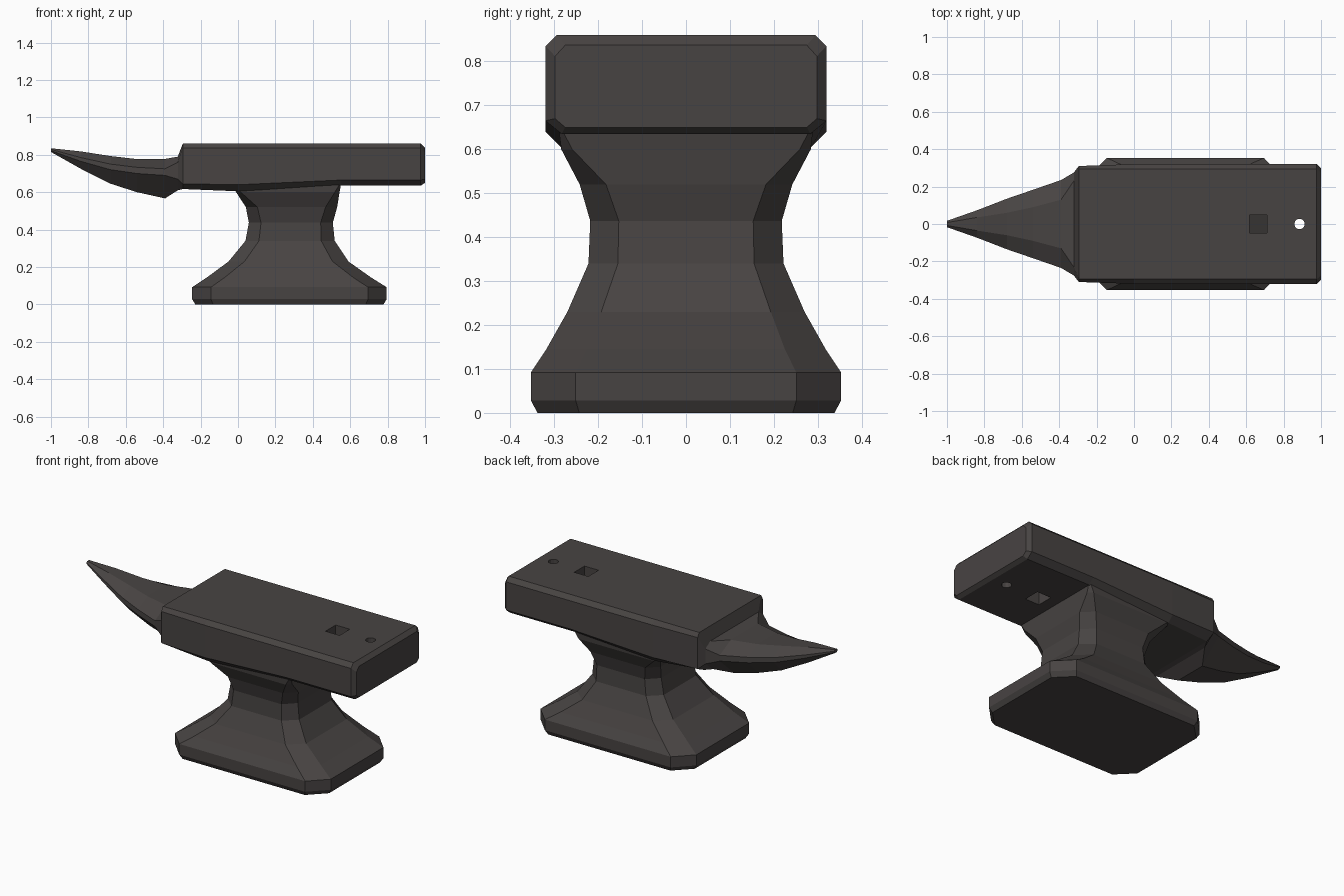
import bpy, bmesh

default = bpy.data.objects.get("Cube")
if default:
    bpy.data.objects.remove(default, do_unlink=True)

# One dark iron colour
iron = bpy.data.materials.new("dark iron")
iron.use_nodes = True
colour = (0.064, 0.057, 0.055, 1)
iron.diffuse_color = colour
shader = iron.node_tree.nodes["Principled BSDF"]
shader.inputs["Base Color"].default_value = colour
shader.inputs["Roughness"].default_value = 0.7


def loft(name, rings):
    """Join rings of equal point count into a closed, flat-shaded solid."""
    bm = bmesh.new()
    rows = [[bm.verts.new(p) for p in ring] for ring in rings]
    n = len(rows[0])
    for a, b in zip(rows, rows[1:]):
        for i in range(n):
            j = (i + 1) % n
            bm.faces.new((a[i], a[j], b[j], b[i]))
    bm.faces.new(rows[0])
    bm.faces.new(rows[-1])
    bmesh.ops.recalc_face_normals(bm, faces=bm.faces)
    mesh = bpy.data.meshes.new(name)
    bm.to_mesh(mesh)
    bm.free()
    mesh.materials.append(iron)
    obj = bpy.data.objects.new(name, mesh)
    bpy.context.collection.objects.link(obj)
    return obj


def body_ring(x, top_y, top_z, side_y, upper_z, lower_z, bottom_y, bottom_z):
    """Mirrored eight-sided section across the block or horn."""
    half = [(top_y, top_z), (side_y, upper_z), (side_y, lower_z), (bottom_y, bottom_z)]
    return [(x, y, z) for y, z in half] + [(x, -y, z) for y, z in reversed(half)]


def foot_ring(z, x0, x1, y, cx, cy):
    """Rectangle with its four corners cut off."""
    return [(x0 + cx, -y, z), (x1 - cx, -y, z), (x1, cy - y, z), (x1, y - cy, z),
            (x1 - cx, y, z), (x0 + cx, y, z), (x0, y - cy, z), (x0, cy - y, z)]


# Block with the horn drawn out of its left end
body = loft("block_and_horn", [body_ring(*s) for s in (
    (1.0, 0.275, 0.837, 0.298, 0.812, 0.67, 0.275, 0.65),
    (0.977, 0.295, 0.86, 0.32, 0.835, 0.665, 0.283, 0.635),
    (0.55, 0.295, 0.86, 0.32, 0.835, 0.665, 0.283, 0.635),
    (0.0, 0.295, 0.86, 0.32, 0.835, 0.64, 0.285, 0.605),
    (-0.295, 0.295, 0.86, 0.31, 0.835, 0.645, 0.25, 0.617),
    (-0.322, 0.23, 0.79, 0.275, 0.76, 0.67, 0.2, 0.61),
    (-0.39, 0.13, 0.778, 0.235, 0.725, 0.69, 0.1, 0.567),
    (-0.54, 0.09, 0.777, 0.183, 0.733, 0.7, 0.08, 0.6),
    (-0.68, 0.06, 0.793, 0.135, 0.75, 0.72, 0.06, 0.645),
    (-0.84, 0.035, 0.818, 0.073, 0.785, 0.765, 0.035, 0.725),
    (-1.0, 0.008, 0.835, 0.017, 0.829, 0.822, 0.008, 0.815),
)])

# Flared foot and waist
loft("foot_and_waist", [foot_ring(*s) for s in (
    (0.0, -0.228, 0.778, 0.338, 0.095, 0.095),
    (0.028, -0.245, 0.795, 0.353, 0.1, 0.102),
    (0.092, -0.245, 0.795, 0.353, 0.1, 0.102),
    (0.145, -0.165, 0.71, 0.318, 0.095, 0.093),
    (0.23, -0.05, 0.59, 0.27, 0.085, 0.077),
    (0.34, 0.04, 0.517, 0.222, 0.072, 0.067),
    (0.437, 0.058, 0.507, 0.218, 0.065, 0.065),
    (0.52, 0.042, 0.53, 0.242, 0.062, 0.06),
    (0.6, -0.01, 0.543, 0.284, 0.025, 0.025),
    (0.65, -0.04, 0.552, 0.29, 0.005, 0.005),
)])


def punch(cutter):
    """Cut a through hole in the block and discard the cutter."""
    cutter.hide_render = True
    cutter.data.materials.append(iron)
    mod = body.modifiers.new("hole", "BOOLEAN")
    mod.operation = "DIFFERENCE"
    mod.solver = "EXACT"
    mod.object = cutter
    bpy.context.view_layer.objects.active = body
    bpy.ops.object.modifier_apply(modifier=mod.name)
    bpy.data.objects.remove(cutter, do_unlink=True)


# Square tool hole and round punch hole
bpy.ops.mesh.primitive_cube_add(size=1, location=(0.665, 0, 0.75))
square = bpy.context.object
square.scale = (0.094, 0.098, 0.5)
bpy.context.view_layer.update()
punch(square)

bpy.ops.mesh.primitive_cylinder_add(vertices=12, radius=0.028, depth=0.5,
                                    location=(0.885, 0, 0.75))
punch(bpy.context.object)
